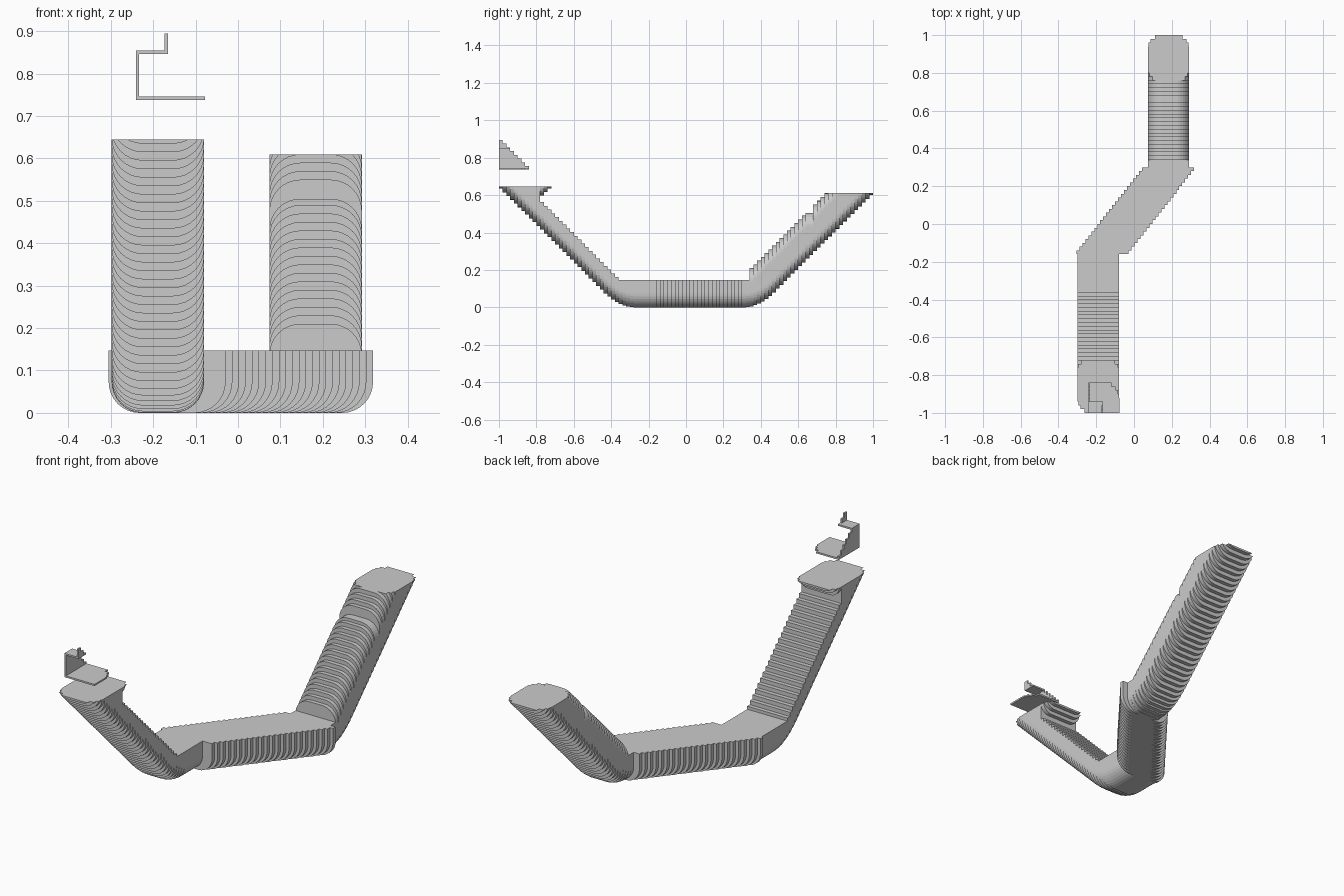
import bpy, bmesh, math

if "Cube" in bpy.data.objects:
    bpy.data.objects.remove(bpy.data.objects["Cube"], do_unlink=True)

STEP = 0.02
DECK = 0.147       # height of the level stretch
HALF = 0.109       # half width of the legs
FRONT_X, BACK_X = -0.189, 0.183
FRONT_TOP, BACK_TOP = 0.645, 0.61
ROUND = 0.073

grey = bpy.data.materials.new("plain grey")
grey.use_nodes = True
colour = (0.6, 0.6, 0.6, 1)
grey.diffuse_color = colour
grey.node_tree.nodes["Principled BSDF"].inputs["Base Color"].default_value = colour


def finish(name, bm):
    bmesh.ops.recalc_face_normals(bm, faces=bm.faces)
    mesh = bpy.data.meshes.new(name)
    bm.to_mesh(mesh)
    bm.free()
    mesh.materials.append(grey)
    obj = bpy.data.objects.new(name, mesh)
    bpy.context.collection.objects.link(obj)


def extrude_outline(bm, outline, y0, y1):
    """Prism from an x/z outline between two y values."""
    near = [bm.verts.new((x, y0, z)) for x, z in outline]
    far = [bm.verts.new((x, y1, z)) for x, z in outline]
    bm.faces.new(near)
    bm.faces.new(far[::-1])
    for i in range(len(near)):
        j = (i + 1) % len(near)
        bm.faces.new((near[i], far[i], far[j], near[j]))


def corner_inset(depth, r):
    """How far a rounded corner pulls in at this depth from its edge."""
    return r - math.sqrt(r * r - (r - depth) ** 2) if depth < r else 0


def section(cx, half, low, high, r_low, r_high, clip):
    """Rounded outline, cut level at the clip height."""
    arc = [1 - math.cos(i * math.pi / 16) for i in range(9)]
    end = min(high, clip)
    levels = {round(low + r_low * a, 5) for a in arc} | {round(end, 5)}
    if r_high:
        levels |= {round(high - r_high * a, 5) for a in arc}
    left, right = [], []
    for z in sorted(z for z in levels if low - 1e-4 <= z <= end + 1e-4):
        w = half - corner_inset(max(z - low, 0), r_low)
        if r_high:
            w -= corner_inset(max(high - z, 0), r_high)
        left.append((cx - w, z))
        right.append((cx + w, z))
    return right + left[::-1]


def slabs(name, start, end, shape):
    """Row of stepped slabs whose section follows shape(y)."""
    bm = bmesh.new()
    for i in range(round((end - start) / STEP)):
        y = start + i * STEP
        extrude_outline(bm, section(*shape(y + STEP / 2)), y, y + STEP)
    finish(name, bm)


def rise(t, blend=0.08):
    """Level, then a 45 degree climb, with a soft bend between."""
    if abs(t) < blend:
        return (t + blend) ** 2 / (4 * blend)
    return max(t, 0)


def front_shape(y):
    top = FRONT_TOP if y < -0.78 else max(DECK, -0.208 - y)
    return FRONT_X, HALF, rise(-0.355 - y), top, ROUND, 0, FRONT_TOP


def crossing_shape(y):
    return -0.175 + 0.79 * (y + 0.16), 0.138, 0, DECK, ROUND, 0, 1


def back_shape(y):
    low = rise(y - 0.39)
    if y < 0.34:
        return BACK_X, HALF, low, DECK, ROUND, 0, 1
    top = 0.505 if 0.64 < y < 0.68 else y - 0.14
    return BACK_X, HALF, low, top, ROUND, ROUND, BACK_TOP


def lip_shape(y):
    return FRONT_X, HALF, 0.59 + 0.9 * (y + 0.78), FRONT_TOP, 0.05, 0, FRONT_TOP


# Main bent channel and the lip behind its front end
slabs("front_leg", -1.0, -0.16, front_shape)
slabs("crossing", -0.16, 0.30, crossing_shape)
slabs("back_leg", 0.30, 1.0, back_shape)
slabs("front_lip", -0.78, -0.72, lip_shape)


# Thin stepped bracket floating above the front end
def box(bm, x0, x1, y0, y1, z0, z1):
    extrude_outline(bm, [(x0, z0), (x1, z0), (x1, z1), (x0, z1)], y0, y1)


bracket = {n: bmesh.new() for n in
           ("bracket_base", "bracket_wall", "bracket_shelf", "bracket_upright")}
THIN = 0.008
for i in range(8):
    y = -1 + i * STEP
    y1 = y + STEP
    slope = -0.105 - y
    corner = 0.04 * max(0, (y1 + 0.91) / 0.07) ** 2
    box(bracket["bracket_base"], -0.24, -0.078 - corner, y, y1, 0.738, 0.738 + THIN)
    box(bracket["bracket_wall"], -0.241, -0.241 + THIN, y, y1, 0.74, min(0.855, slope))
    if slope > 0.85:
        box(bracket["bracket_shelf"], -0.24, -0.165, y, y1, 0.847, 0.855)
        box(bracket["bracket_upright"], -0.173, -0.165, y, y1, 0.85, slope)
for name, bm in bracket.items():
    finish(name, bm)
